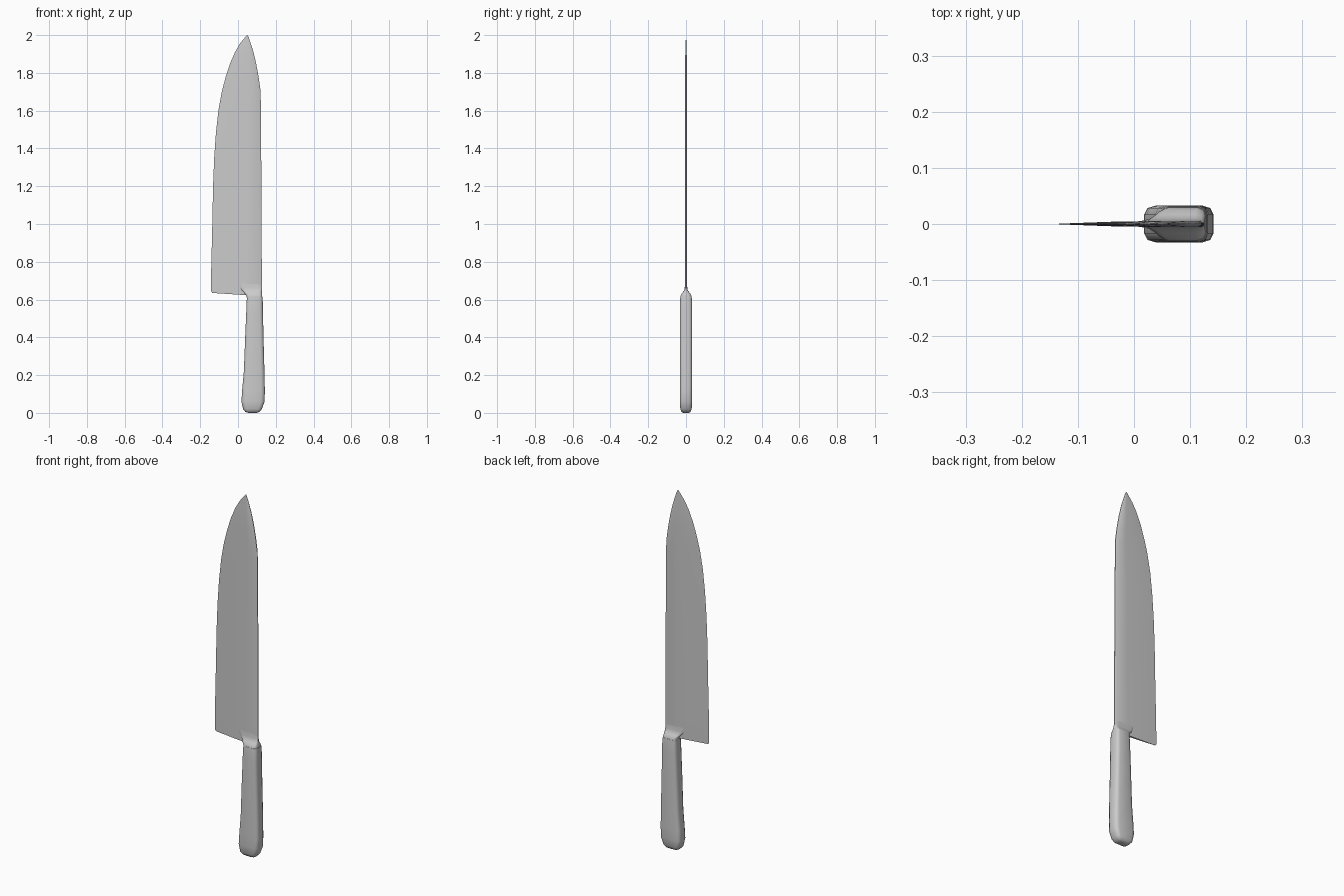
import bpy, bmesh, math


def loft(name, rings, angle=40):
    """Skin a stack of equal-length closed rings and cap both ends."""
    bm = bmesh.new()
    loops = [[bm.verts.new(p) for p in ring] for ring in rings]
    n = len(loops[0])
    for a, b in zip(loops, loops[1:]):
        for i in range(n):
            j = (i + 1) % n
            bm.faces.new((a[i], a[j], b[j], b[i]))
    bm.faces.new(loops[0][::-1])
    bm.faces.new(loops[-1])
    bmesh.ops.recalc_face_normals(bm, faces=bm.faces[:])
    mesh = bpy.data.meshes.new(name)
    bm.to_mesh(mesh)
    bm.free()
    ob = bpy.data.objects.new(name, mesh)
    bpy.context.collection.objects.link(ob)
    bpy.ops.object.select_all(action='DESELECT')
    ob.select_set(True)
    bpy.context.view_layer.objects.active = ob
    bpy.ops.object.shade_smooth_by_angle(angle=math.radians(angle))
    return ob


# Rounded rectangular grip section, built from one quarter
quarter = [(1, 0.5), (0.9, 0.86), (0.65, 1)]
grip = (quarter + [(-u, v) for u, v in quarter[::-1]]
        + [(-u, -v) for u, v in quarter] + [(u, -v) for u, v in quarter[::-1]])


def grip_ring(z, x0, x1, half):
    cx, hx = (x0 + x1) / 2, (x1 - x0) / 2
    return [(cx + u * hx, v * half, z) for u, v in grip]


# Handle: z, left x, right x, half thickness
loft("handle", [grip_ring(*r) for r in [
    (0.0, 0.055, 0.098, 0.015), (0.006, 0.038, 0.115, 0.024),
    (0.02, 0.027, 0.126, 0.030), (0.06, 0.018, 0.141, 0.033),
    (0.12, 0.022, 0.142, 0.033), (0.22, 0.031, 0.140, 0.033),
    (0.40, 0.038, 0.135, 0.033), (0.54, 0.044, 0.132, 0.033),
    (0.59, 0.046, 0.131, 0.032), (0.615, 0.047, 0.129, 0.030)]], 50)

# Bolster: flares from the handle into the blade heel
loft("bolster", [grip_ring(*r) for r in [
    (0.60, 0.047, 0.128, 0.030), (0.618, 0.046, 0.128, 0.029),
    (0.628, 0.040, 0.127, 0.025), (0.638, 0.032, 0.126, 0.017),
    (0.648, 0.022, 0.126, 0.010), (0.662, 0.010, 0.125, 0.007),
    (0.69, 0.0, 0.125, 0.005)]], 60)

# Wedge section of the blade: fraction from edge to spine, half thickness
wedge = [(0.12, 0.0015), (0.4, 0.0042), (0.7, 0.0055), (0.97, 0.0055)]
section = [(0, 0)] + wedge + [(1, 0.002), (1, -0.002)] + [(t, -h) for t, h in wedge[::-1]]

# Blade: edge x, edge z, spine x, spine z
outline = [
    (-0.136, 0.635, 0.125, 0.618), (-0.143, 0.645, 0.126, 0.64),
    (-0.142, 0.75, 0.126, 0.75), (-0.136, 1.00, 0.125, 1.00),
    (-0.132, 1.20, 0.124, 1.20), (-0.126, 1.35, 0.123, 1.35),
    (-0.117, 1.48, 0.122, 1.48), (-0.104, 1.60, 0.121, 1.60),
    (-0.086, 1.70, 0.120, 1.70), (-0.065, 1.78, 0.109, 1.78),
    (-0.042, 1.85, 0.096, 1.85), (-0.016, 1.91, 0.082, 1.91),
    (0.010, 1.955, 0.068, 1.955), (0.032, 1.982, 0.059, 1.982),
    (0.047, 2.0, 0.051, 2.0)]
rings = []
for x0, z0, x1, z1 in outline:
    k = min(1, max(0.15, (x1 - x0) / 0.15))
    rings.append([(x0 + t * (x1 - x0), h * k, z0 + t * (z1 - z0)) for t, h in section])
loft("blade", rings)
